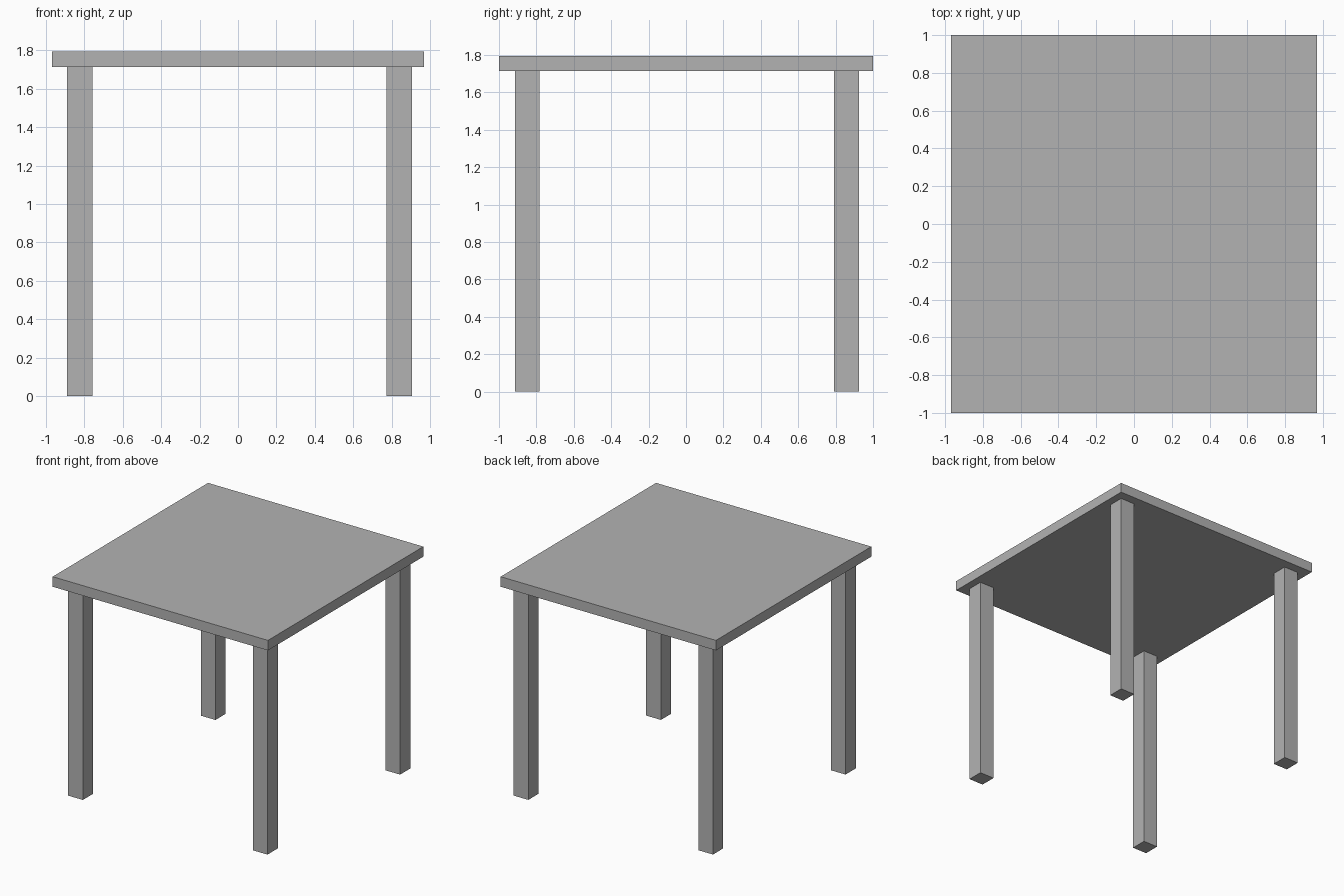
import bpy
import bmesh
from mathutils import Matrix, Vector

if "Cube" in bpy.data.objects:
    bpy.data.objects.remove(bpy.data.objects["Cube"], do_unlink=True)

# Single plain grey
GREY = (0.45, 0.45, 0.45, 1.0)
grey = bpy.data.materials.new("plain_grey")
grey.use_nodes = True
grey.diffuse_color = GREY
grey.node_tree.nodes["Principled BSDF"].inputs["Base Color"].default_value = GREY


def box(name, low, high):
    """Flat-sided box between two opposite corners."""
    low, high = Vector(low), Vector(high)
    bm = bmesh.new()
    placement = Matrix.Translation((low + high) / 2) @ Matrix.Diagonal((*(high - low), 1))
    bmesh.ops.create_cube(bm, size=1, matrix=placement)
    mesh = bpy.data.meshes.new(name)
    bm.to_mesh(mesh)
    bm.free()
    mesh.materials.append(grey)
    obj = bpy.data.objects.new(name, mesh)
    bpy.context.collection.objects.link(obj)
    return obj


TOP, UNDERSIDE = 1.795, 1.713
LEG = 0.132

# Table top
box("table_top", (-0.97, -1, UNDERSIDE), (0.97, 1, TOP))

# Four square legs, set slightly off centre
for side, x in (("right", -0.89), ("left", 0.774)):
    for end, y in (("front", -0.914), ("back", 0.792)):
        box(f"{end}_{side}_leg", (x, y, 0), (x + LEG, y + LEG, UNDERSIDE))
